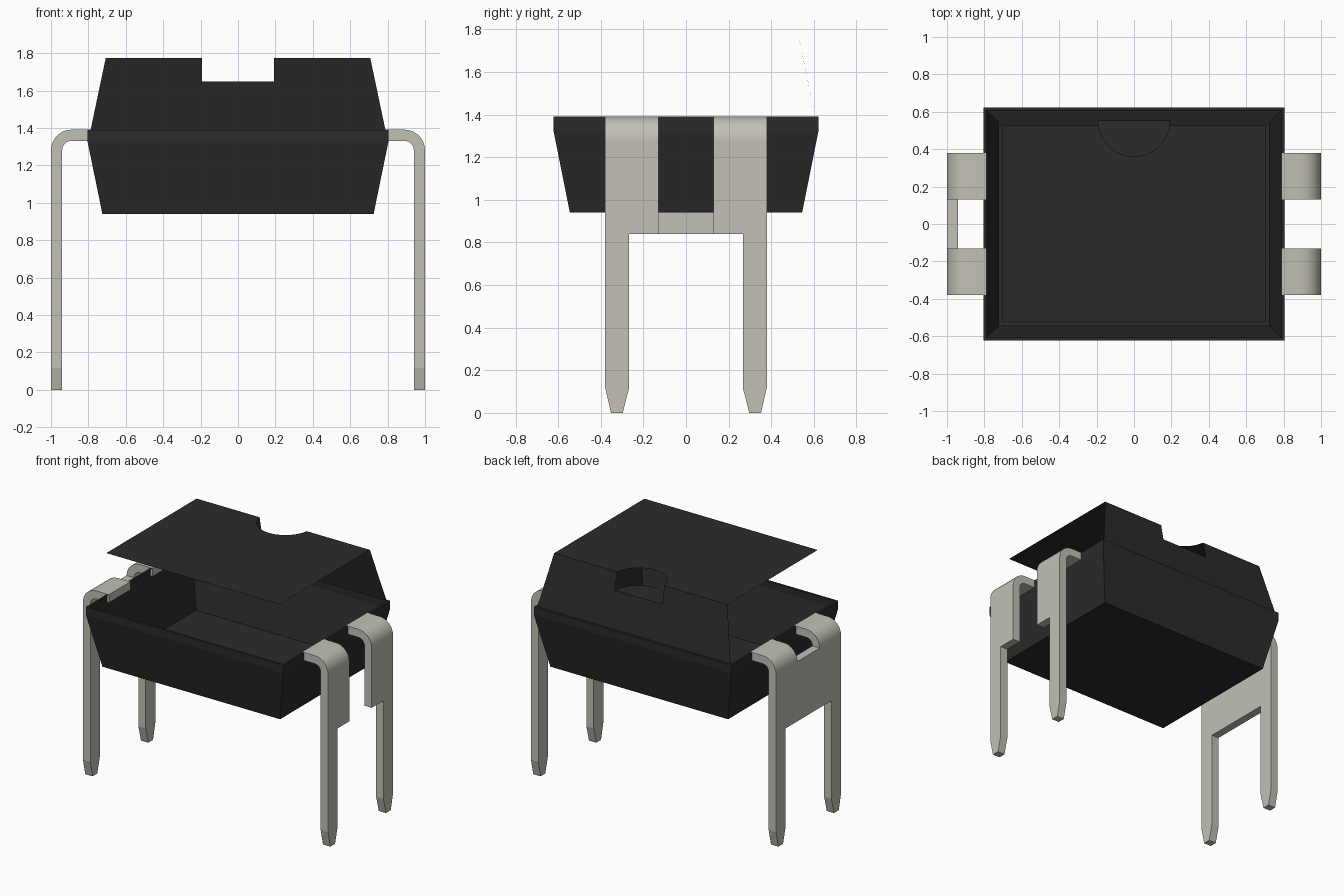
import bpy
import bmesh
import math

cube = bpy.data.objects.get("Cube")
if cube:
    bpy.data.objects.remove(cube, do_unlink=True)


def material(name, rgb, rough):
    m = bpy.data.materials.new(name)
    m.use_nodes = True
    m.diffuse_color = (*rgb, 1)
    bsdf = m.node_tree.nodes["Principled BSDF"]
    bsdf.inputs["Base Color"].default_value = (*rgb, 1)
    bsdf.inputs["Roughness"].default_value = rough
    return m


BLACK = material("black_plastic", (0.024, 0.024, 0.024), 0.6)
METAL = material("pale_metal", (0.54, 0.53, 0.46), 0.5)


def finish(bm, name, mat, smooth=False):
    mesh = bpy.data.meshes.new(name)
    bm.to_mesh(mesh)
    bm.free()
    mesh.materials.append(mat)
    ob = bpy.data.objects.new(name, mesh)
    bpy.context.collection.objects.link(ob)
    if smooth:
        bpy.ops.object.select_all(action='DESELECT')
        ob.select_set(True)
        bpy.context.view_layer.objects.active = ob
        bpy.ops.object.shade_smooth_by_angle(angle=math.radians(30))
    return ob


def sheet(name, points):
    """One flat open face."""
    bm = bmesh.new()
    bm.faces.new([bm.verts.new(p) for p in points])
    return finish(bm, name, BLACK)


def prism(name, points, place, lo, hi, smooth=False):
    """Extrude a 2D outline from lo to hi; place maps (a, b, depth) to xyz."""
    bm = bmesh.new()
    a = [bm.verts.new(place(u, v, lo)) for u, v in points]
    b = [bm.verts.new(place(u, v, hi)) for u, v in points]
    bm.faces.new(a)
    bm.faces.new(b)
    n = len(points)
    for i in range(n):
        j = (i + 1) % n
        bm.faces.new((a[i], a[j], b[j], b[i]))
    bmesh.ops.recalc_face_normals(bm, faces=bm.faces)
    return finish(bm, name, METAL, smooth)


# Lower shell: an open tray with sloped walls, upright band and narrow ledge
bm = bmesh.new()
rings = []
for hx, hy, z in ((0.725, 0.545, 0.94), (0.805, 0.623, 1.33),
                  (0.805, 0.623, 1.39), (0.788, 0.607, 1.39)):
    rings.append([bm.verts.new((sx * hx, sy * hy, z))
                  for sx, sy in ((-1, -1), (1, -1), (1, 1), (-1, 1))])
bm.faces.new(rings[0][::-1])
for low, high in zip(rings, rings[1:]):
    for i in range(4):
        j = (i + 1) % 4
        bm.faces.new((low[i], low[j], high[j], high[i]))
finish(bm, "lower_shell", BLACK)

# Key notch arc, shared by the lid and the notch floor
TOP, NOTCH_Z = 1.775, 1.648
NOTCH_Y, NOTCH_R = 0.553, 0.193
BACK_Y = 0.527


def arc(start, z, steps=20):
    span = math.pi - 2 * start
    return [(NOTCH_R * math.cos(start + span * i / steps),
             NOTCH_Y - NOTCH_R * math.sin(start + span * i / steps), z)
            for i in range(steps + 1)]


# Lid with the notch cut from its back edge
cut = math.asin((NOTCH_Y - BACK_Y) / NOTCH_R)
sheet("lid", [(-0.707, -0.525, TOP), (0.707, -0.525, TOP),
              (0.707, BACK_Y, TOP)] + arc(cut, TOP) + [(-0.707, BACK_Y, TOP)])
sheet("notch_floor", arc(0, NOTCH_Z)[::-1])

# Upper back wall, sloping in to the lid
sheet("upper_back_wall", [
    (-0.788, 0.607, 1.39), (-0.707, BACK_Y, TOP), (-NOTCH_R, BACK_Y, TOP),
    (-NOTCH_R, NOTCH_Y, NOTCH_Z), (NOTCH_R, NOTCH_Y, NOTCH_Z),
    (NOTCH_R, BACK_Y, TOP), (0.707, BACK_Y, TOP), (0.788, 0.607, 1.39)])

# Pin arm side profile: flat strip bending down into the leg
BEND_Z, PIN_TOP, THICK, OUTER_R = 1.281, 1.391, 0.06, 0.11


def bend(radius, reverse=False):
    pts = [(1 - OUTER_R + radius * math.sin(t), BEND_Z + radius * math.cos(t))
           for t in (math.pi / 2 * i / 8 for i in range(9))]
    return pts[::-1] if reverse else pts


arm = [(0.788, PIN_TOP)] + bend(OUTER_R) + bend(OUTER_R - THICK, True) \
    + [(0.788, PIN_TOP - THICK)]

# Leg outline: wide shoulder, narrow leg, tapered tip
shoulder = [(0.13, BEND_Z), (0.13, 0.84)]
leg = [(0.267, 0.84), (0.267, 0.117), (0.297, 0), (0.352, 0),
       (0.379, 0.117), (0.379, BEND_Z)]


def mirrored(pts):
    return [(-y, z) for y, z in pts]


for side, sx in (("left", 1), ("right", -1)):
    for end, sy in (("front", -1), ("back", 1)):
        prism(f"{side}_{end}_pin_arm", arm,
              lambda u, v, d: (sx * u, sy * d, v), 0.13, 0.379, True)


def left_place(u, v, d):
    return (d, u, v)


# Two separate legs on one side, one bridged pair on the other
prism("left_back_leg", shoulder + leg, left_place, 1 - THICK, 1)
prism("left_front_leg", mirrored(shoulder + leg), left_place, 1 - THICK, 1)
prism("right_bridged_legs", leg + mirrored(leg)[::-1], left_place,
      -1, THICK - 1)
